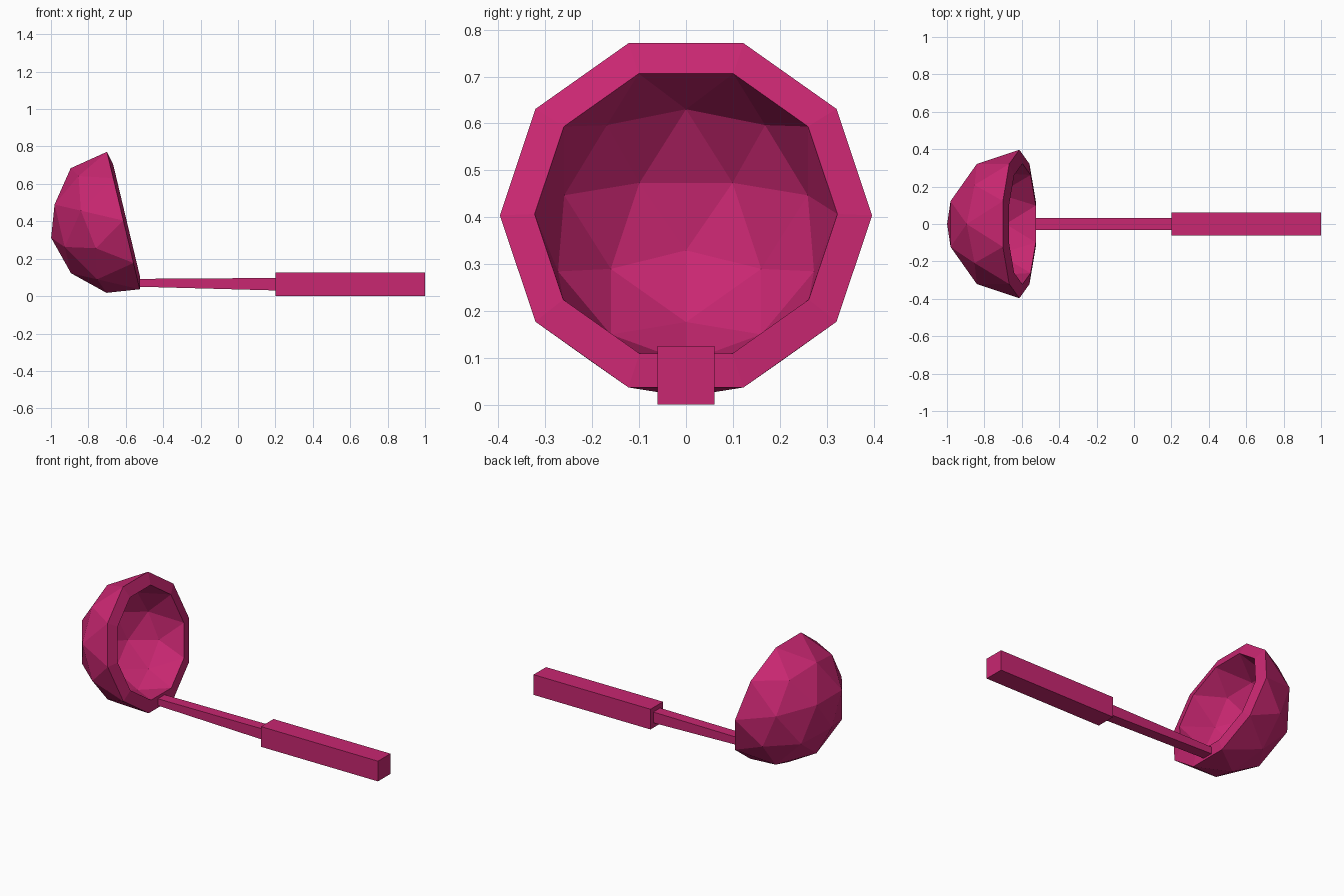
import bpy
import bmesh
from math import radians
from mathutils import Matrix

cube = bpy.data.objects.get("Cube")
if cube:
    bpy.data.objects.remove(cube, do_unlink=True)

PINK = (0.58, 0.02, 0.165, 1.0)
pink = bpy.data.materials.new("deep pink")
pink.use_nodes = True
pink.diffuse_color = PINK
pink.node_tree.nodes["Principled BSDF"].inputs["Base Color"].default_value = PINK


def add_object(name, bm):
    bmesh.ops.recalc_face_normals(bm, faces=bm.faces[:])
    mesh = bpy.data.meshes.new(name)
    bm.to_mesh(mesh)
    bm.free()
    mesh.materials.append(pink)
    obj = bpy.data.objects.new(name, mesh)
    bpy.context.collection.objects.link(obj)
    return obj


def add_bar(name, half_width, left, right):
    """Four-sided bar along x; each end is (x, bottom z, top z)."""
    bm = bmesh.new()
    bmesh.ops.create_cube(bm, size=2)
    for v in bm.verts:
        x, low, high = right if v.co.x > 0 else left
        v.co = (x, half_width * v.co.y, high if v.co.z > 0 else low)
    return add_object(name, bm)


# Bowl: lower half of a faceted sphere, tipped on its side and thickened inward
bm = bmesh.new()
bmesh.ops.create_icosphere(bm, subdivisions=2, radius=0.397)
upper = [v for v in bm.verts if v.co.z > 0.01]
bmesh.ops.delete(bm, geom=upper, context='VERTS')
tilt = Matrix.Rotation(radians(76.55), 4, 'Y') @ Matrix.Rotation(radians(180), 4, 'Z')
bm.transform(Matrix.Translation((-0.613, 0, 0.404)) @ tilt)
# Open shell: make sure the faces point away from the centre
bowl = add_object("bowl", bm)
centre = Matrix.Translation((-0.613, 0, 0.404)).translation
face = bowl.data.polygons[0]
if face.normal.dot(face.center - centre) < 0:
    bowl.data.flip_normals()
wall = bowl.modifiers.new("wall", 'SOLIDIFY')
wall.thickness = 0.076
wall.offset = -1

# Handle: slim tapered shaft running into the bowl wall, and a thicker grip
add_bar("shaft", 0.033, (-0.56, 0.051, 0.092), (0.21, 0.03, 0.097))
add_bar("grip", 0.061, (0.2, 0, 0.125), (1.0, 0, 0.125))
